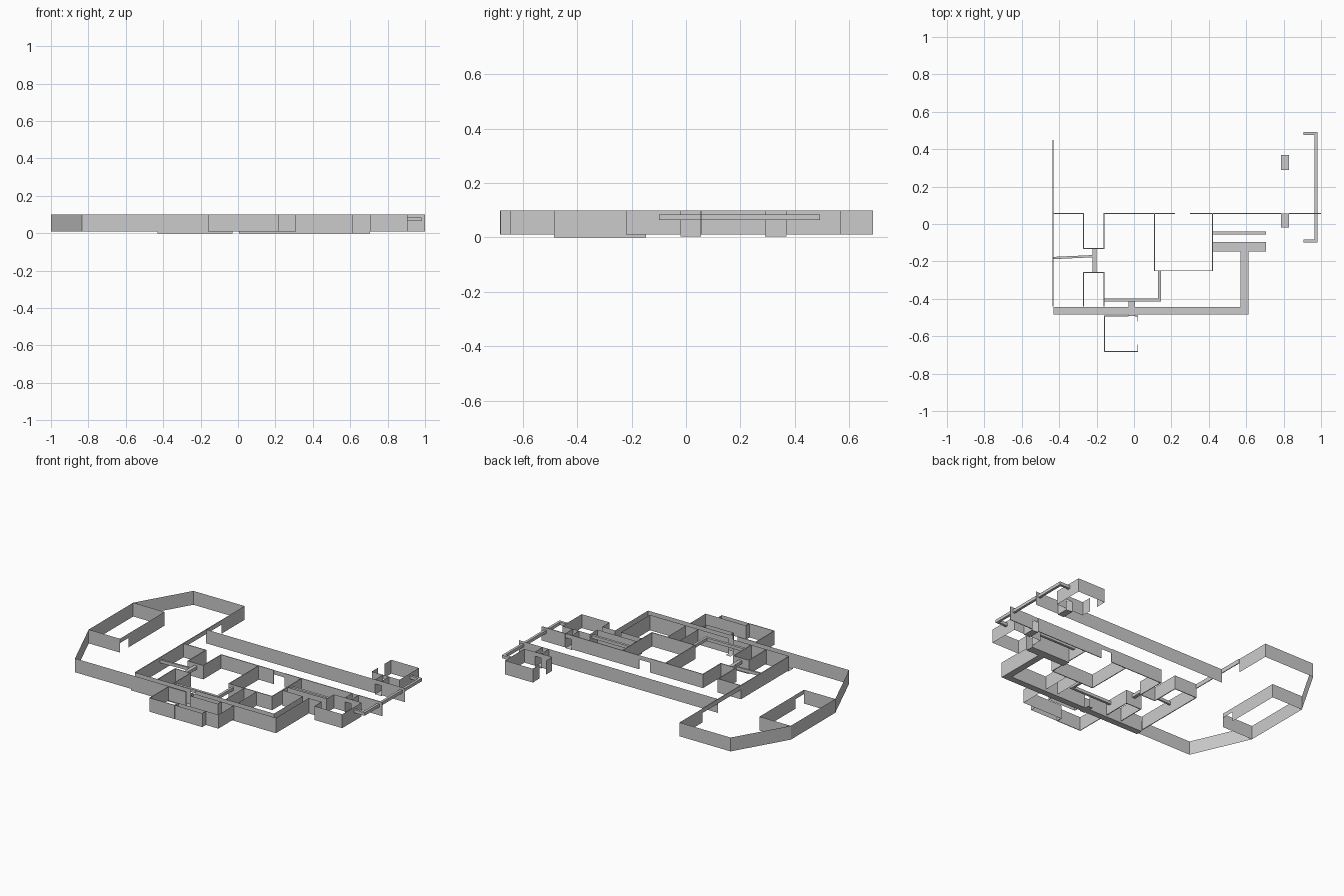
import bpy, bmesh
from mathutils import Vector

if "Cube" in bpy.data.objects:
    bpy.data.objects.remove(bpy.data.objects["Cube"])

Z0, Z1, HEAD = 0.01, 0.1, 0.072


def mesh_object(name, bm):
    me = bpy.data.meshes.new(name)
    bm.to_mesh(me)
    bm.free()
    ob = bpy.data.objects.new(name, me)
    bpy.context.collection.objects.link(ob)
    return ob


def wall(name, *paths, z0=Z0, z1=Z1, thick=0):
    """Upright ribbons along plan polylines, optionally thickened."""
    bm = bmesh.new()
    for path in paths:
        closed = path[0] == path[-1]
        pts = path[:-1] if closed else path
        cols = [(bm.verts.new((x, y, z0)), bm.verts.new((x, y, z1))) for x, y in pts]
        if closed:
            cols.append(cols[0])
        for (a, b), (c, d) in zip(cols, cols[1:]):
            bm.faces.new((a, c, d, b))
    ob = mesh_object(name, bm)
    if thick:
        m = ob.modifiers.new("thickness", 'SOLIDIFY')
        m.thickness, m.offset, m.use_even_offset = thick, 0, True
    return ob


def slab(name, *rects, z=0.0):
    """Flat floor panels given as x0, x1, y0, y1."""
    bm = bmesh.new()
    for x0, x1, y0, y1 in rects:
        bm.faces.new([bm.verts.new((x, y, z)) for x, y in
                      ((x0, y0), (x1, y0), (x1, y1), (x0, y1))])
    return mesh_object(name, bm)


def duct(name, path, width=0.016, z0=0.065, z1=0.085):
    """Square open-ended tube swept along a plan polyline with mitred corners."""
    bm = bmesh.new()
    p = [Vector(q) for q in path]
    rings = []
    for i, q in enumerate(p):
        d0 = (q - p[i - 1]).normalized() if i else (p[1] - q).normalized()
        d1 = (p[i + 1] - q).normalized() if i < len(p) - 1 else d0
        n0, n1 = Vector((-d0.y, d0.x)), Vector((-d1.y, d1.x))
        off = (n0 + n1) / (1 + n0.dot(n1)) * width / 2
        rings.append([bm.verts.new((*(q + s * off), z)) for s, z in
                      ((-1, z0), (1, z0), (1, z1), (-1, z1))])
    for a, b in zip(rings, rings[1:]):
        for k in range(4):
            bm.faces.new((a[k], a[(k + 1) % 4], b[(k + 1) % 4], b[k]))
    return mesh_object(name, bm)


# Large hall on the left, with its inner room
wall("hall_outer_wall", [(-0.435, 0.45), (-0.435, 0.688), (-0.803, 0.688), (-1, 0.35),
                         (-1, -0.108), (-0.835, -0.485), (-0.43, -0.485)])
wall("hall_east_wall", [(-0.433, 0.055), (-0.433, -0.44)], thick=0.005)
wall("hall_opening_header", [(-0.433, 0.45), (-0.433, 0.055)], z0=HEAD, thick=0.005)
wall("hall_inner_room", [(-0.775, -0.02), (-0.775, 0.35), (-1, 0.35)],
     [(-1, -0.108), (-0.775, -0.108)])
wall("inner_room_door_header", [(-0.775, -0.108), (-0.775, -0.02)], z0=HEAD)

# Main corridor walls, broken by doors
wall("corridor_north_wall", [(-0.433, 0.29), (0.785, 0.29)], [(0.83, 0.29), (1, 0.29)])
wall("corridor_south_wall", [(-0.433, 0.055), (-0.27, 0.055), (-0.27, -0.13), (-0.16, -0.13),
                             (-0.16, 0.055), (0.22, 0.055)],
     [(0.30, 0.055), (0.785, 0.055)], [(0.83, 0.055), (1, 0.055)], thick=0.005)
wall("corridor_door_headers", [(0.22, 0.055), (0.30, 0.055)], [(0.785, 0.055), (0.83, 0.055)],
     [(0.785, 0.29), (0.83, 0.29)], z0=HEAD)

# Middle rooms
wall("middle_room_walls", [(-0.27, -0.44), (-0.27, -0.26), (-0.16, -0.26), (-0.16, -0.44)],
     [(0.11, 0.055), (0.11, -0.25), (0.42, -0.25), (0.42, 0.055)], thick=0.005)
wall("middle_room_partitions", [(0.22, -0.25), (0.22, -0.44)], [(0.31, -0.25), (0.31, -0.44)])

# Stepped room at the front
wall("front_room_walls", [(-0.03, -0.492), (-0.158, -0.492), (-0.158, -0.682), (0.02, -0.682),
                          (0.02, -0.645)],
     [(0.005, -0.492), (0.02, -0.492), (0.02, -0.522)], thick=0.004)
wall("front_room_bays", [(0.02, -0.682), (0.22, -0.682), (0.22, -0.645)],
     [(0.02, -0.645), (0.31, -0.645), (0.31, -0.485)],
     [(0.02, -0.522), (0.22, -0.522), (0.22, -0.485)])

# Service corridor with its floor
wall("service_corridor_walls", [(-0.43, -0.443), (-0.03, -0.443)],
     [(0.005, -0.443), (0.57, -0.443), (0.57, -0.147), (0.42, -0.147)],
     [(-0.43, -0.485), (-0.03, -0.485)],
     [(0.005, -0.485), (0.613, -0.485), (0.613, -0.147), (0.705, -0.147)],
     [(0.42, -0.095), (0.705, -0.095)], z0=0)
slab("service_corridor_floor", (-0.43, 0.613, -0.485, -0.443), (0.57, 0.613, -0.443, -0.147),
     (0.42, 0.705, -0.147, -0.095), (-0.03, 0.005, -0.443, -0.415), (-0.03, 0.005, -0.492, -0.485))

# Two small rooms on the right, each with a short entry passage
for label, door_y, far_y, hall_y, gap in (("lower", -0.02, -0.22, 0.055, (-0.147, -0.095)),
                                          ("upper", 0.37, 0.57, 0.29, (0.435, 0.50))):
    near, far = sorted(gap, key=lambda g: abs(g - door_y))
    wall(label + "_room_walls", [(0.785, door_y), (0.705, door_y), (0.705, near)],
         [(0.705, far), (0.705, far_y), (0.905, far_y), (0.905, door_y), (0.83, door_y)])
    wall(label + "_room_door_header", [(0.785, door_y), (0.83, door_y)], z0=HEAD)
    wall(label + "_passage_walls", [(0.785, door_y), (0.785, hall_y)],
         [(0.83, door_y), (0.83, hall_y)], z0=0.004)
    slab(label + "_passage_floor", (0.785, 0.83, min(door_y, hall_y), max(door_y, hall_y)), z=0.004)

# Ventilation ducts
duct("east_duct", [(0.905, 0.484), (0.974, 0.484), (0.974, -0.092), (0.905, -0.092)])
duct("room_duct", [(0.42, -0.047), (0.705, -0.047)])
duct("middle_duct", [(-0.16, -0.406), (0.137, -0.406), (0.137, -0.25)])
duct("west_duct", [(-0.433, -0.182), (-0.22, -0.172)], 0.012)
duct("cross_duct", [(-0.212, -0.26), (-0.212, -0.13)], 0.022)
